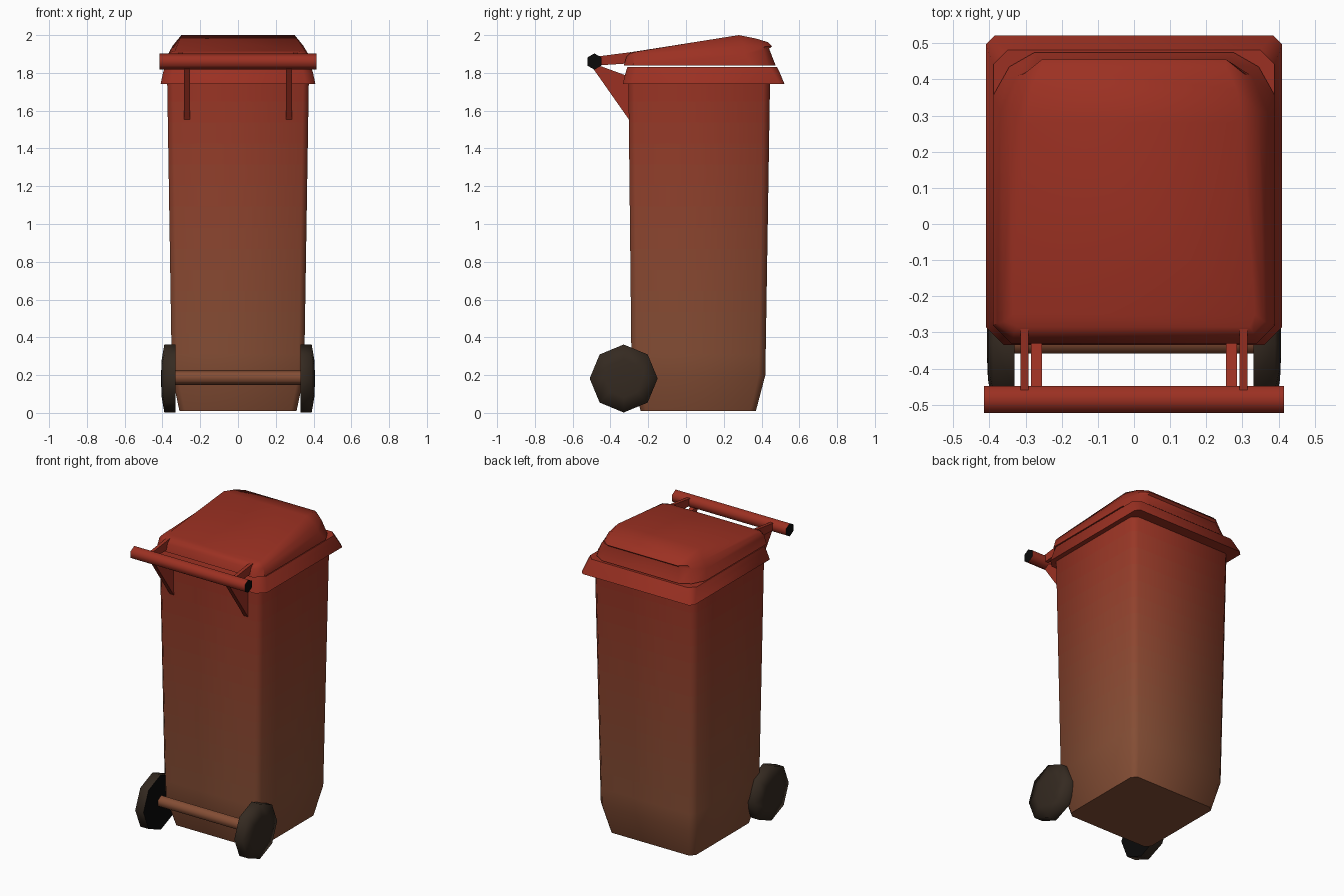
import bpy, bmesh, math

if "Cube" in bpy.data.objects:
    bpy.data.objects.remove(bpy.data.objects["Cube"])


def mat(name, rgb):
    m = bpy.data.materials.new(name)
    m.diffuse_color = (*rgb, 1)
    m.use_nodes = True
    m.node_tree.nodes["Principled BSDF"].inputs["Base Color"].default_value = m.diffuse_color
    return m


RED_RGB, BROWN_RGB = (0.33, 0.03, 0.016), (0.23, 0.075, 0.035)
RED = mat("red", RED_RGB)
BROWN = mat("brown", BROWN_RGB)
RUBBER = mat("rubber", (0.035, 0.023, 0.015))
BLACK = mat("black", (0.003, 0.003, 0.003))


def finish(name, bm, mats, angle):
    bmesh.ops.recalc_face_normals(bm, faces=bm.faces)
    me = bpy.data.meshes.new(name)
    bm.to_mesh(me)
    bm.free()
    for m in mats:
        me.materials.append(m)
    ob = bpy.data.objects.new(name, me)
    bpy.context.collection.objects.link(ob)
    bpy.ops.object.select_all(action='DESELECT')
    ob.select_set(True)
    bpy.context.view_layer.objects.active = ob
    if angle:
        bpy.ops.object.shade_smooth_by_angle(angle=math.radians(angle))
    return ob


def loft(bm, rings, band_mats=False):
    """Skin consecutive rings of points; returns the rings of vertices."""
    vs = [[bm.verts.new(p) for p in r] for r in rings]
    n = len(vs[0])
    for k in range(len(vs) - 1):
        for i in range(n):
            j = (i + 1) % n
            f = bm.faces.new((vs[k][i], vs[k][j], vs[k + 1][j], vs[k + 1][i]))
            f.material_index = k if band_mats else 0
    return vs


def rect(hw, y0, y1, z, c0, c1):
    """Rectangle with chamfered corners: c0 at the front, c1 at the back."""
    half = [(hw - c0, y0), (hw, y0 + c0), (hw, y1 - c1), (hw - c1, y1)]
    return [(x, y, z) for x, y in half] + [(-x, y, z) for x, y in half[::-1]]


# tapering body, coloured in bands from brown to red
BANDS = 14
rings = [rect(0.31, -0.24, 0.37, 0.01, 0.03, 0.03)]
mats = [BROWN]
for i in range(BANDS + 1):
    t = i / BANDS
    rings.append(rect(0.35 + 0.025 * t, -0.288 - 0.017 * t, 0.42 + 0.025 * t,
                      0.2 + 1.56 * t, 0.03, 0.035))
    if i < BANDS:
        s = t ** 1.3
        mats.append(mat("body_%d" % i, [b + (r - b) * s for b, r in zip(BROWN_RGB, RED_RGB)]))
bm = bmesh.new()
vs = loft(bm, rings, True)
bm.faces.new(vs[0])
finish("body", bm, mats, 50)

# flared rim
bm = bmesh.new()
vs = loft(bm, [rect(0.36, -0.29, 0.43, 1.745, 0.03, 0.03),
               rect(0.41, -0.335, 0.522, 1.74, 0.05, 0.025),
               rect(0.397, -0.32, 0.497, 1.80, 0.05, 0.035),
               rect(0.388, -0.31, 0.482, 1.832, 0.05, 0.04)])
bm.faces.new(vs[-1])
finish("rim", bm, [RED], 50)

# sloping lid: right-hand half outlines, mirrored, with an overhanging back grip
base = [(0.34, -0.33, 1.838), (0.39, -0.28, 1.838), (0.39, 0.355, 1.838),
        (0.345, 0.435, 1.838), (0.275, 0.475, 1.838)]
wall = [(0.335, -0.315, 1.885), (0.378, -0.275, 1.89), (0.37, 0.31, 1.90),
        (0.325, 0.41, 1.92), (0.26, 0.44, 1.928)]
grip = [(0.33, -0.30, 1.902), (0.36, -0.27, 1.91), (0.345, 0.31, 1.945),
        (0.305, 0.415, 1.94), (0.255, 0.455, 1.94)]
top = [(0.32, -0.285, 1.911), (0.335, -0.25, 1.916), (0.30, 0.28, 2.0),
       (0.285, 0.37, 1.982), (0.255, 0.435, 1.962)]
bm = bmesh.new()
vs = loft(bm, [h + [(-x, y, z) for x, y, z in h[::-1]] for h in (base, wall, grip, top)])
bm.faces.new(vs[0])
t = vs[-1]
for i in range(4):
    bm.faces.new((t[i], t[i + 1], t[8 - i], t[9 - i]))
finish("lid", bm, [RED], 42)


def turned(name, profile, sides, y, z, main, cap, start=0.0, angle=65):
    """Part turned about an axis along x from (x, radius) pairs, with end caps."""
    bm = bmesh.new()
    angs = [start + 2 * math.pi * i / sides for i in range(sides)]
    vs = loft(bm, [[(x, y + r * math.sin(a), z + r * math.cos(a)) for a in angs]
                   for x, r in profile])
    bm.faces.new(vs[0]).material_index = 1
    bm.faces.new(vs[-1]).material_index = 1 if cap == "both" else 0
    return finish(name, bm, [main, BLACK], angle)


# handle bar and axle
turned("handle_bar", [(-0.415, 0.043), (0.415, 0.043)], 6, -0.485, 1.86, RED, "both")
turned("axle", [(-0.335, 0.039), (0.335, 0.039)], 6, -0.325, 0.187, BROWN, "both")


def plate(name, outline, x, thick):
    """Flat plate in the yz plane."""
    bm = bmesh.new()
    a, b = loft(bm, [[(x + s * thick / 2, y, z) for y, z in outline] for s in (-1, 1)])
    bm.faces.new(a)
    bm.faces.new(b)
    return finish(name, bm, [RED], 0)


# wheels and handle brackets on both sides
for side, s in (("left", -1), ("right", 1)):
    turned("wheel_" + side,
           [(s * 0.33, 0.18), (s * 0.39, 0.18), (s * 0.404, 0.1), (s * 0.407, 0.03)],
           8, -0.33, 0.182, RUBBER, "inner", 0, 80)
    plate("body_bracket_" + side,
          [(-0.50, 1.835), (-0.45, 1.835), (-0.30, 1.78), (-0.30, 1.55)], s * 0.27, 0.03)
    plate("lid_bracket_" + side,
          [(-0.46, 1.888), (-0.46, 1.84), (-0.305, 1.85), (-0.29, 1.91)], s * 0.303, 0.022)
